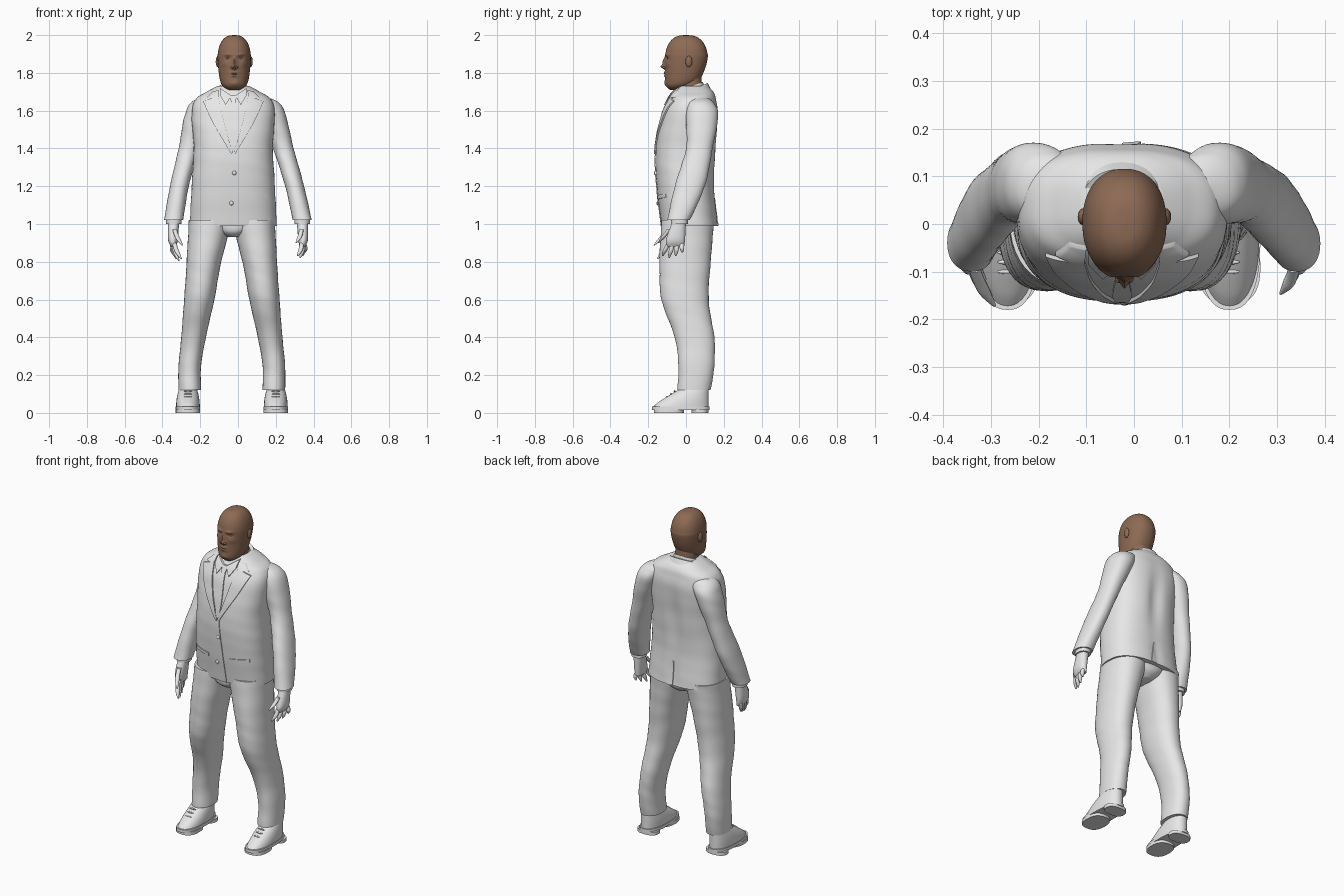
import bpy, bmesh, math
from math import sin, cos, pi, exp, copysign
from mathutils import Vector
from mathutils.bvhtree import BVHTree

if "Cube" in bpy.data.objects:
    bpy.data.objects.remove(bpy.data.objects["Cube"], do_unlink=True)


def material(name, red, green, blue):
    colour = (red, green, blue, 1)
    mat = bpy.data.materials.new(name)
    mat.use_nodes = True
    mat.diffuse_color = colour
    mat.node_tree.nodes["Principled BSDF"].inputs["Base Color"].default_value = colour
    return mat


GREY = material("suit grey", .8, .8, .8)
SKIN = material("brown skin", .27, .145, .09)
EYE = material("eye white", .5, .42, .36)
MID = -.025  # centre line of the body
HEAD = -.02  # centre line of the head
SIDES = ((1, "left"), (-1, "right"))


def finish(name, bm, mat):
    """Turn a bmesh into a smooth object with sharp creases."""
    bmesh.ops.recalc_face_normals(bm, faces=bm.faces)
    mesh = bpy.data.meshes.new(name)
    bm.to_mesh(mesh)
    bm.free()
    mesh.materials.append(mat)
    mesh.shade_smooth()
    mesh.set_sharp_from_angle(angle=math.radians(45))
    obj = bpy.data.objects.new(name, mesh)
    bpy.context.collection.objects.link(obj)
    return obj


def spline(rows, steps):
    """Smooth curve through rows of equal length."""
    out = []
    last = len(rows) - 1
    for i in range(last):
        before, start, end, after = (rows[min(max(j, 0), last)] for j in range(i - 1, i + 3))
        for step in range(steps):
            t = step / steps
            out.append([b + ((c - a) * t + (2 * a - 5 * b + 4 * c - d) * t * t
                             + (3 * b - a - 3 * c + d) * t ** 3) / 2
                        for a, b, c, d in zip(before, start, end, after)])
    return out + [list(rows[-1])]


def loft(name, rows, mat=GREY, sides=40, steps=6, power=2.2, tilt=0, fold=0, bumps=()):
    """Skin level rings (centre x, z, half width, front y, back y).
    Each bump is (x, z, x spread, z spread, push in y, side)."""
    bm = bmesh.new()
    rings = []
    for middle, z, width, front, back in spline(rows, steps):
        centre, depth, ring = (front + back) / 2, (back - front) / 2, []
        for i in range(sides):
            angle = 2 * pi * i / sides
            c, s = cos(angle), sin(angle)
            crease = 1 + fold * sin(z * 40 + 2 * cos(angle + z * 9)) * sin(z * 21 + angle)
            x = middle + crease * width * copysign(abs(c) ** (2 / power), c)
            y = centre + crease * depth * copysign(abs(s) ** (2 / power), s)
            push = sum(amount * exp(-((x - bx) / sx) ** 2 - ((z - bz) / sz) ** 2) * abs(s)
                       for bx, bz, sx, sz, amount, side in bumps if side * s > 0)
            ring.append(bm.verts.new((x, y + push, z + tilt * (y - centre))))
        rings.append(ring)
    for low, high in zip(rings, rings[1:]):
        for i in range(sides):
            j = (i + 1) % sides
            bm.faces.new((low[i], low[j], high[j], high[i]))
    bm.faces.new(rings[0])
    bm.faces.new(rings[-1])
    return finish(name, bm, mat)


def ball(name, centre, size, mat):
    bm = bmesh.new()
    bmesh.ops.create_uvsphere(bm, u_segments=20, v_segments=12, radius=1)
    bmesh.ops.scale(bm, vec=size, verts=bm.verts)
    bmesh.ops.translate(bm, vec=centre, verts=bm.verts)
    return finish(name, bm, mat)


# Jacket body with a spine groove and sloping shoulders
jacket = loft("jacket_body", [
    (MID, .99, .23, -.13, .17), (MID, 1.2, .22, -.155, .15), (MID, 1.4, .21, -.16, .16),
    (MID, 1.58, .22, -.125, .17), (MID, 1.66, .2, -.09, .16), (MID, 1.7, .14, -.065, .145),
    (MID, 1.73, .085, -.04, .115)],
    sides=96, steps=9, power=2.5, fold=.006,
    bumps=[(MID, 1.4, .04, .16, -.016, 1), (MID, 1.05, .03, .08, -.008, 1)])
cloth = BVHTree.FromPolygons([v.co.copy() for v in jacket.data.vertices],
                             [tuple(p.vertices) for p in jacket.data.polygons])


def on_jacket(x, z, side=-1):
    """Depth of the jacket surface seen from the front or the back."""
    hit = cloth.ray_cast(Vector((x, side, z)), Vector((0, -side, 0)))[0]
    return (hit or cloth.find_nearest(Vector((x, side / 9, z)))[0]).y


def panel(name, edge_a, edge_b, lift, side=-1, flip=False, across=6):
    """Cloth panel between two (x, z) edges, laid on the jacket."""
    bm = bmesh.new()
    grid = []
    for start, end in zip(spline(edge_a, 14), spline(edge_b, 14)):
        row = []
        for i in range(across + 1):
            x, z = (u + (v - u) * i / across for u, v in zip(start, end))
            x = MID - x if flip else MID + x
            row.append(bm.verts.new((x, on_jacket(x, z, side) + side * lift, z)))
        grid.append(row)
    for row, below in zip(grid, grid[1:]):
        for i in range(across):
            bm.faces.new((row[i], row[i + 1], below[i + 1], below[i]))
    inner = bmesh.ops.extrude_face_region(bm, geom=bm.faces[:], use_keep_orig=True)["geom"]
    bmesh.ops.translate(bm, vec=(0, -side * lift * 1.5, 0),
                        verts=[g for g in inner if isinstance(g, bmesh.types.BMVert)])
    return finish(name, bm, GREY)


# Lapels, collars and pocket flaps, measured from the centre line
for side, label in SIDES:
    flip = side < 0
    panel(label + "_lapel", [(.08, 1.68), (.05, 1.54), (0, 1.37)],
          [(.16, 1.65), (.11, 1.54), (.01, 1.37)], .008, flip=flip)
    panel(label + "_jacket_collar", [(.075, 1.71), (.08, 1.67)],
          [(.11, 1.7), (.14, 1.67)], .009, flip=flip)
    panel(label + "_shirt_collar_leaf", [(.01, 1.68), (.04, 1.63)],
          [(.07, 1.72), (.07, 1.68)], .012, flip=flip)
    panel(label + "_pocket_flap", [(.07, 1.15), (.07, 1.13)],
          [(.18, 1.16), (.18, 1.14)], .005, flip=flip)

# Tie, jacket front edge, buttons and back vent
panel("tie", [(-.01, 1.66), (-.02, 1.5), (-.01, 1.39)],
      [(.01, 1.66), (.02, 1.5), (.01, 1.39)], .006)
panel("tie_knot", [(-.02, 1.68), (-.01, 1.64)], [(.02, 1.68), (.01, 1.64)], .011)
panel("jacket_front_edge", [(0, 1.38), (-.02, 1.15), (-.01, .99)],
      [(.01, 1.38), (.03, 1.15), (.04, .99)], .004)
panel("back_vent", [(0, 1.13), (0, .99)], [(.01, 1.13), (.04, .99)], .005, side=1)
for x, z in ((-.02, 1.27), (-.035, 1.11)):
    ball("jacket_button", (x, on_jacket(x, z) - .005, z), (.011, .006, .011), GREY)

# Collar bands around the neck, lower in front
loft("shirt_collar_band", [(MID, 1.68, .09, -.05, .1), (MID, 1.725, .07, -.05, .09)], tilt=.4)
loft("jacket_collar_band", [(MID, 1.68, .11, -.05, .13), (MID, 1.715, .085, -.04, .115)], tilt=.4)

# Face shaped by soft pushes: nose, lips, chin, then brows, sockets and cheeks
face = [(HEAD, 1.858, .009, .022, -.014, -1), (HEAD, 1.832, .013, .011, -.022, -1),
        (HEAD, 1.8, .022, .006, -.009, -1), (HEAD, 1.783, .02, .005, -.007, -1),
        (HEAD, 1.745, .025, .015, -.006, -1)]
for side, label in SIDES:
    face += [(HEAD + side * .034, 1.897, .02, .008, -.007, -1),
             (HEAD + side * .033, 1.877, .016, .01, .008, -1),
             (HEAD + side * .05, 1.845, .018, .014, -.005, -1)]
    ball(label + "_ear", (HEAD + side * .086, .015, 1.86), (.012, .018, .03), SKIN)
    ball(label + "_eye", (HEAD + side * .033, -.09, 1.878), (.013, .01, .006), EYE)
    ball(label + "_nostril", (HEAD + side * .011, -.115, 1.828), (.008, .009, .007), SKIN)

# Head: square jaw rings below a rounded skull
jaw = [(HEAD, 1.71, .03, -.085, -.02), (HEAD, 1.73, .06, -.105, .03),
       (HEAD, 1.76, .075, -.11, .07), (HEAD, 1.82, .084, -.11, .1)]
skull = []
for i in range(8):
    turn = pi / 2 * i / 7
    size = max(cos(turn), .01) ** .75
    skull.append((HEAD, 1.88 + .12 * sin(turn), .088 * size, -.11 * size, .115 * size))
loft("head", jaw + skull, SKIN, sides=96, steps=9, bumps=face)
loft("neck", [(HEAD, 1.66, .07, -.04, .09), (HEAD, 1.8, .06, -.05, .08)], SKIN)


def limb(name, rows, side, shift=0, lean=0, **options):
    """Loft a left-hand part, or its slightly shifted mirror image."""
    if side < 0:
        rows = [(-x - shift - lean * max(0, z - 1), z, *rest) for x, z, *rest in rows]
    loft(name, rows, **options)


def finger(name, side, base, tip, thickness=.012):
    """Tapered, slightly bent digit; the right hand reaches further forward."""
    if side < 0:
        tip = Vector(tip) - Vector((.015, .025, .015))
    rows = []
    for i in range(6):
        t = i / 5
        x, y, z = Vector(tip).lerp(Vector(base), t)
        radius = thickness * max(.2, min(1, t * 2 + .3))
        rows.append((x + sin(pi * t) * thickness / 2, z, radius, y - radius, y + radius))
    limb(name, rows, side, sides=14, steps=3)


for side, label in SIDES:
    # Sleeve set into the shoulder, shirt cuff and hand
    limb(label + "_sleeve", [
        (.34, 1.02, .05, -.1, .02), (.3, 1.2, .05, -.06, .1), (.24, 1.4, .055, 0, .14),
        (.185, 1.57, .07, 0, .17), (.15, 1.64, .07, .01, .15), (.12, 1.67, .04, .04, .11)],
        side, lean=.05, fold=.02, steps=10)
    limb(label + "_shirt_cuff", [(.34, 1, .04, -.08, .01), (.34, 1.03, .04, -.08, .01)], side)
    limb(label + "_palm", [(.34, .88, .015, -.1, -.01), (.345, .92, .026, -.105, -.005),
                           (.34, 1.02, .03, -.07, 0)], side)
    for i, part in enumerate(("index", "middle", "ring", "little")):
        drop = .82 + .01 * abs(i - 1) ** 1.5
        finger(f"{label}_{part}_finger", side, (.337 + i * .003, -.092 + i * .023, .9),
               (.315 + i * .013, -.125 + i * .035, drop))
    finger(label + "_thumb", side, (.335, -.09, .97), (.308, -.145, .9))

    # Trouser leg
    limb(label + "_trouser_leg", [
        (.19, .12, .06, -.045, .13), (.19, .25, .06, -.04, .15), (.17, .4, .065, -.06, .15),
        (.14, .6, .08, -.13, .12), (.115, .8, .092, -.14, .13), (.08, 1.02, .115, -.13, .15)],
        side, shift=.065, fold=.012, steps=9)

    # Shoe: upper sloping back from the toe, welt, sole and heel block
    upper = []
    for i in range(6):
        t = i / 5
        upper.append((.2, .03 + .11 * t, .063 - .02 * t * t, -.177 + .17 * t ** 1.2, .12))
    limb(label + "_shoe_upper", upper, side, shift=.065)
    for part, low, high, front, back in (("welt", .016, .035, -.18, .125),
                                         ("sole", 0, .02, -.17, -.01),
                                         ("heel", 0, .02, .03, .12)):
        limb(f"{label}_shoe_{part}", [(.2, z, .065, front, back) for z in (low, high)],
             side, shift=.065, steps=1, power=2.5)
    for i in range(3):
        x = .2 if side > 0 else -.265
        ball(label + "_shoe_lace", (x, -.1 + i * .02, .085 + i * .015), (.022, .005, .005), GREY)

# Trouser seat joining the legs
loft("trouser_seat", [(MID, .93, .04, -.08, .1), (MID, .96, .1, -.115, .135),
                      (MID, 1.02, .19, -.12, .15)])
